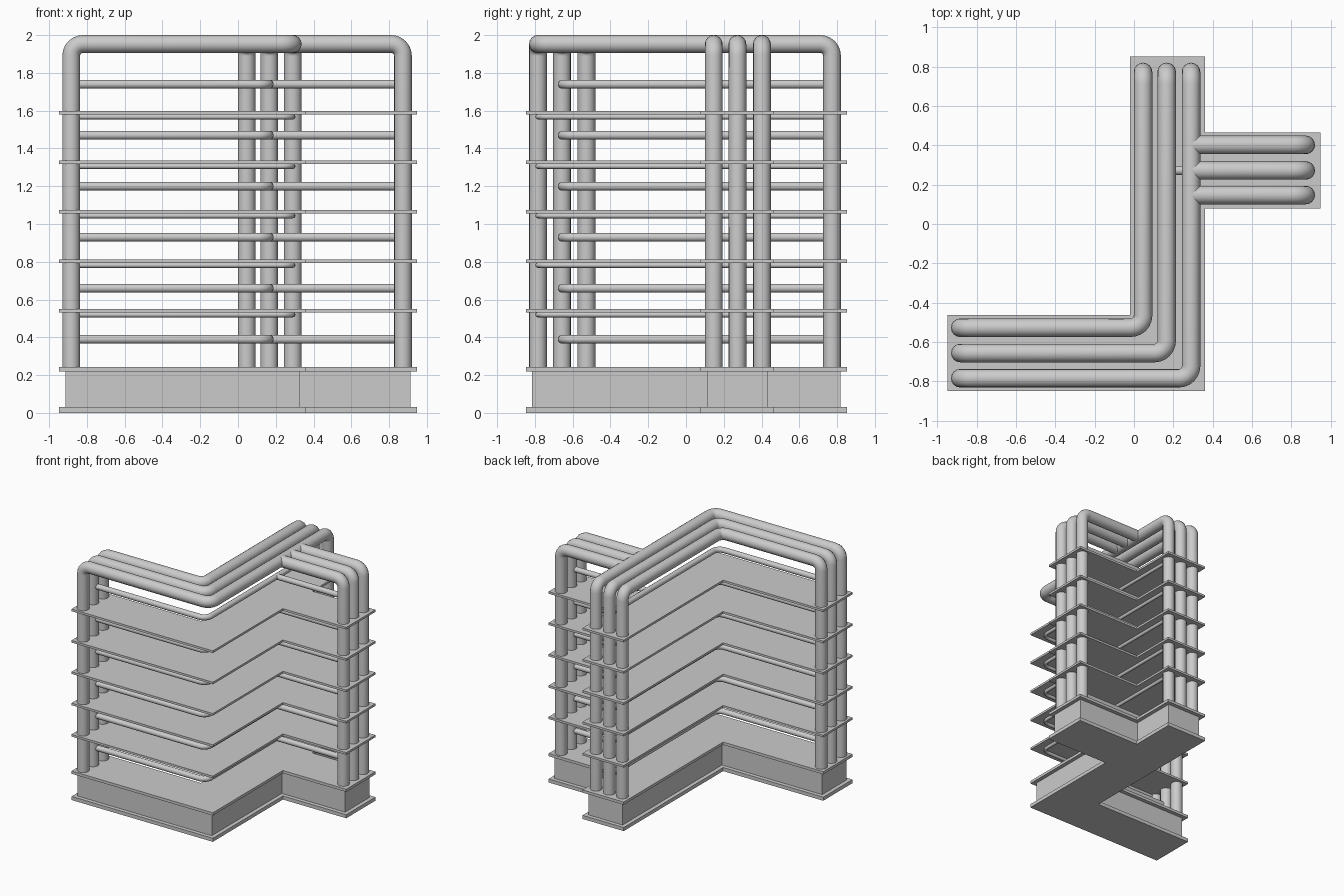
import bpy, bmesh, math
from mathutils import Vector

if "Cube" in bpy.data.objects:
    bpy.data.objects.remove(bpy.data.objects["Cube"])


def footprint(inset):
    # Bent outline with a side branch, shrunk by inset
    i = inset
    return [(-0.947 + i, -0.848 + i), (0.361 - i, -0.848 + i), (0.361 - i, 0.078 + i),
            (0.947 - i, 0.078 + i), (0.947 - i, 0.464 - i), (0.361 - i, 0.464 - i),
            (0.361 - i, 0.852 - i), (-0.02 + i, 0.852 - i), (-0.02 + i, -0.462 - i),
            (-0.947 + i, -0.462 - i)]


def slab(name, inset, z0, z1):
    bm = bmesh.new()
    face = bm.faces.new([bm.verts.new((x, y, z0)) for x, y in footprint(inset)])
    ext = bmesh.ops.extrude_face_region(bm, geom=[face])
    top = [v for v in ext["geom"] if isinstance(v, bmesh.types.BMVert)]
    bmesh.ops.translate(bm, verts=top, vec=(0, 0, z1 - z0))
    bmesh.ops.recalc_face_normals(bm, faces=bm.faces)
    mesh = bpy.data.meshes.new(name)
    bm.to_mesh(mesh)
    bm.free()
    obj = bpy.data.objects.new(name, mesh)
    bpy.context.collection.objects.link(obj)


def rounded(points, r, steps=6):
    # Replace every right-angle corner by an arc
    pts = [Vector(p) for p in points]
    out = [pts[0]]
    for a, b, c in zip(pts, pts[1:], pts[2:]):
        u, v = (a - b).normalized(), (c - b).normalized()
        centre = b + (u + v) * r
        for k in range(steps + 1):
            t = math.pi / 2 * k / steps
            out.append(centre - v * r * math.cos(t) - u * r * math.sin(t))
    return out + [pts[-1]]


def pipe(name, points, radius, bend=0.062):
    path = rounded(points, bend)
    curve = bpy.data.curves.new(name, "CURVE")
    curve.dimensions = "3D"
    curve.bevel_depth = radius
    curve.bevel_resolution = 6
    curve.use_fill_caps = True
    spline = curve.splines.new("POLY")
    spline.points.add(len(path) - 1)
    for p, co in zip(spline.points, path):
        p.co = (*co, 1)
    obj = bpy.data.objects.new(name, curve)
    bpy.context.collection.objects.link(obj)
    bpy.ops.object.select_all(action="DESELECT")
    obj.select_set(True)
    bpy.context.view_layer.objects.active = obj
    bpy.ops.object.convert(target="MESH")
    bpy.ops.object.shade_smooth_by_angle(angle=math.radians(40))


LEFT, BACK, RIGHT = -0.883, 0.773, 0.873   # end post positions
LANES = [(0.046, -0.527, 0.147), (0.166, -0.656, 0.272), (0.29, -0.784, 0.402)]
TOP, R, FOOT = 1.953, 0.047, 0.23

# Plinth
slab("base_plate", 0, 0, 0.03)
slab("plinth", 0.033, 0.03, 0.22)
slab("plinth_top", 0, 0.22, 0.243)

# Large bent pipes with end posts, and the side branch pipes
for n, (x, y, by) in enumerate(LANES):
    pipe(f"main_pipe_{n}", [(LEFT, y, FOOT), (LEFT, y, TOP), (x, y, TOP),
                            (x, BACK, TOP), (x, BACK, FOOT)], R)
    pipe(f"branch_pipe_{n}", [(0.29, by, TOP), (RIGHT, by, TOP), (RIGHT, by, FOOT)], R)

# Shelves with a thin rail under the outer edge
xo, yo, _ = LANES[2]
for n in range(5):
    z = 0.54 + 0.262 * n
    slab(f"shelf_{n}", 0, z - 0.009, z + 0.009)
    zr = z - 0.02
    pipe(f"shelf_rail_{n}", [(LEFT, yo, zr), (xo, yo, zr), (xo, BACK, zr)], 0.014)

# Middle rails between shelves
xm, ym, yb = LANES[1]
for n in range(6):
    z = 0.39 + 0.27 * n
    pipe(f"middle_rail_{n}", [(LEFT, ym, z), (xm, ym, z), (xm, BACK, z)], 0.023)
    pipe(f"branch_rail_{n}", [(xm, yb, z), (RIGHT, yb, z)], 0.023)
